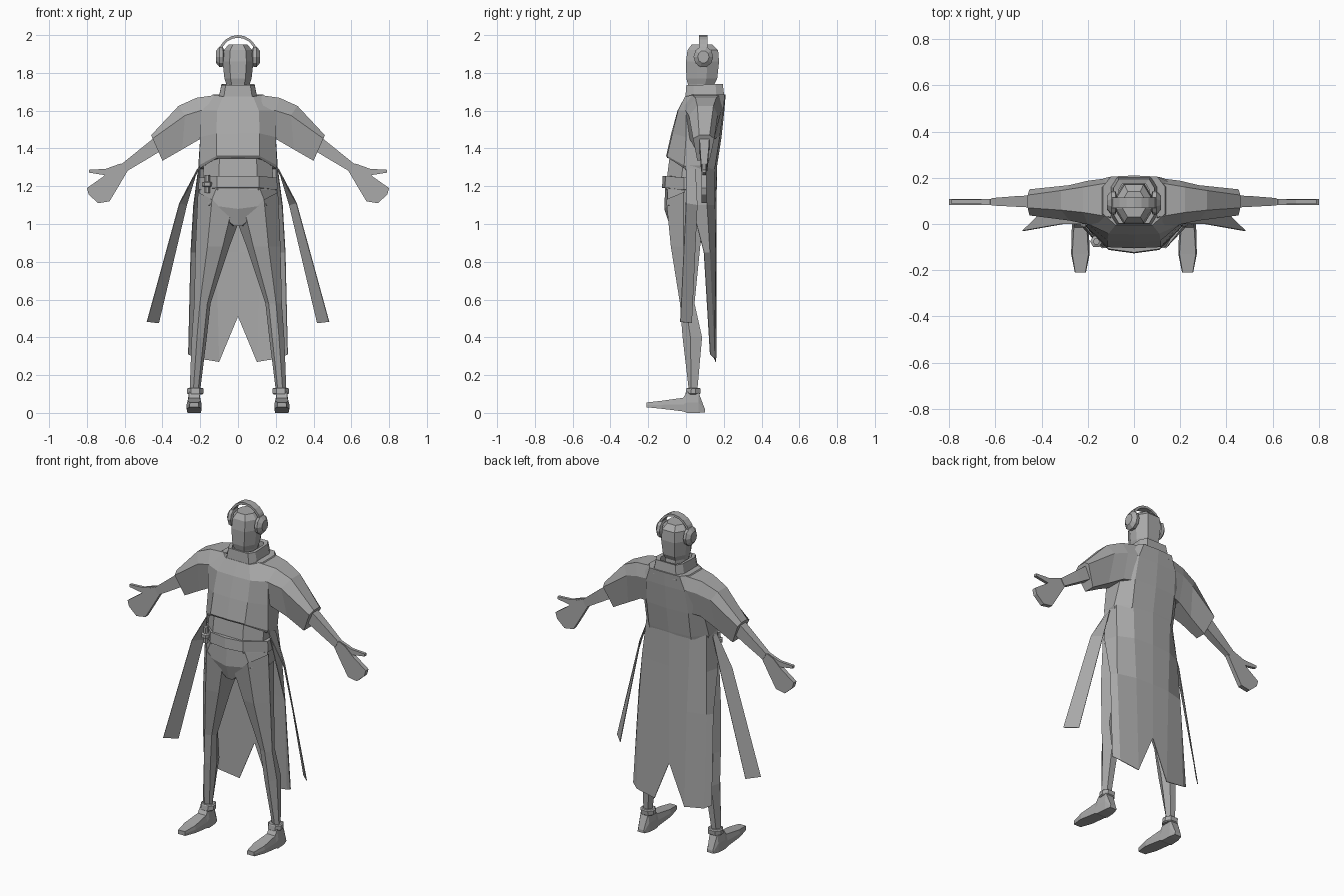
import bpy, bmesh, math
from mathutils import Vector

grey = bpy.data.materials.new("mid_grey")
grey.diffuse_color = (0.4, 0.4, 0.4, 1)


def finish(name, bm, mirror=False):
    if mirror:
        for f in bmesh.ops.duplicate(bm, geom=bm.verts[:] + bm.edges[:] + bm.faces[:])["geom"]:
            if isinstance(f, bmesh.types.BMVert):
                f.co.x *= -1
    bmesh.ops.remove_doubles(bm, verts=bm.verts, dist=0.0005)
    bmesh.ops.recalc_face_normals(bm, faces=bm.faces)
    me = bpy.data.meshes.new(name)
    bm.to_mesh(me)
    bm.free()
    me.materials.append(grey)
    ob = bpy.data.objects.new(name, me)
    bpy.context.collection.objects.link(ob)
    return ob


def loft(name, rings, mirror=False, closed=True, caps=True):
    """Skin a list of equal-length point rings."""
    bm = bmesh.new()
    vs = [[bm.verts.new(p) for p in r] for r in rings]
    n = len(vs[0])
    for a, b in zip(vs, vs[1:]):
        for i in range(n if closed else n - 1):
            j = (i + 1) % n
            bm.faces.new((a[i], a[j], b[j], b[i]))
    if caps:
        bm.faces.new(vs[0])
        bm.faces.new(vs[-1])
    return finish(name, bm, mirror)


def sym(half):
    """Complete a right-half outline that starts and ends on x = 0."""
    return half + [(-x, y, z) for x, y, z in reversed(half[1:-1])]


def oct_ring(z, w, y0, y1, cx=0.0, cut=0.35, dz=0.0):
    """Chamfered rectangle; dz lifts the front."""
    d = (y1 - y0) * cut
    c = w * cut * 1.3
    pts = [(-w + c, y0), (w - c, y0), (w, y0 + d), (w, y1 - d),
           (w - c, y1), (-w + c, y1), (-w, y1 - d), (-w, y0 + d)]
    return [(cx + x, y, z + (dz if y < (y0 + y1) / 2 else 0)) for x, y in pts]


def plate(name, outline, y, t, mirror=True):
    """Flat shape in the x-z plane with thickness along y."""
    return loft(name, [[(x, y - t, z) for x, z in outline],
                       [(x, y + t, z) for x, z in outline]], mirror)


# head with a flat face, and neck
loft("head", [oct_ring(1.64, .055, .03, .16), oct_ring(1.74, .062, .01, .15),
              oct_ring(1.77, .072, .002, .165), oct_ring(1.86, .082, 0, .175),
              oct_ring(1.92, .075, .008, .17), oct_ring(1.95, .05, .03, .14)])

# standing collar
loft("collar", [oct_ring(1.655, .105, -.005, .205, cut=.2),
                oct_ring(1.74, .088, .002, .195, cut=.2, dz=-.005),
                oct_ring(1.735, .068, .015, .175, cut=.2),
                oct_ring(1.69, .07, .02, .175, cut=.2)], caps=False)

# headphones: arched band and round ear cups
band = []
for i in range(11):
    a = math.pi * i / 10
    c, s = math.cos(a), math.sin(a)
    band.append([(r * .108 * c, y, 1.885 + r * .115 * s)
                 for r, y in ((1, .07), (1, .115), (.88, .115), (.88, .07))])
loft("headphone_band", band)
cups = [[(x, .092 + r * math.cos(k * math.pi / 5), 1.885 + r * 1.1 * math.sin(k * math.pi / 5))
         for k in range(10)] for x, r in ((.075, .035), (.08, .05), (.098, .052), (.117, .03))]
loft("ear_cup", cups, True)

# coat torso
loft("coat_torso", [
    sym([(0, -.1, 1.35), (.11, -.095, 1.35), (.2, -.01, 1.295), (.205, .08, 1.29),
         (.14, .15, 1.29), (0, .162, 1.29)]),
    sym([(0, -.105, 1.36), (.115, -.1, 1.36), (.207, -.01, 1.31), (.21, .08, 1.31),
         (.14, .155, 1.31), (0, .165, 1.31)]),
    sym([(0, -.078, 1.48), (.115, -.072, 1.48), (.2, .0, 1.46), (.2, .12, 1.46),
         (.14, .178, 1.46), (0, .188, 1.46)]),
    sym([(0, -.045, 1.6), (.11, -.042, 1.6), (.2, .0, 1.6), (.2, .16, 1.6),
         (.13, .198, 1.6), (0, .203, 1.6)]),
    sym([(0, -.005, 1.675), (.08, -.005, 1.675), (.135, .045, 1.685), (.135, .16, 1.685),
         (.1, .205, 1.685), (0, .21, 1.685)])])


# wide short sleeves
def sleeve_ring(top, mid, low):
    (a, b, c, d), (e, f, g, h), (i, j, k, l) = top, mid, low
    return [(a, c, b), (a, d, b), (e, h, f), (i, l, j), (i, k, j), (e, g, f)]


sleeve = [sleeve_ring((.1, 1.685, .03, .18), (.1, 1.61, -.03, .2), (.12, 1.46, .0, .17)),
          sleeve_ring((.22, 1.668, .05, .16), (.2, 1.6, -.002, .187), (.2, 1.45, .02, .15)),
          sleeve_ring((.315, 1.625, .06, .145), (.28, 1.575, .015, .168), (.295, 1.395, .05, .135)),
          sleeve_ring((.46, 1.47, .07, .125), (.452, 1.452, .037, .15), (.4, 1.335, .06, .125))]
loft("sleeve", sleeve, True)

# slim forearms
loft("forearm", [[(x - t * .6, y0, z - t), (x + t * .6, y0, z + t),
                  (x + t * .6, y1, z + t), (x - t * .6, y1, z - t)]
                 for x, z, t, y0, y1 in ((.4, 1.44, .035, .07, .125), (.5, 1.37, .028, .075, .12),
                                         (.605, 1.297, .02, .08, .112))], True)

# mitten hands with separate thumbs
plate("palm", [(.585, 1.28), (.615, 1.32), (.66, 1.30), (.715, 1.25), (.8, 1.19), (.79, 1.155),
               (.74, 1.11), (.68, 1.12), (.632, 1.2)], .096, .013)
plate("thumb", [(.6, 1.3), (.622, 1.32), (.7, 1.292), (.79, 1.287), (.79, 1.272),
                (.7, 1.258), (.65, 1.265)], .096, .009)

# waist under the coat and hips down to the crotch
loft("waist", [oct_ring(1.18, .195, -.105, .12), oct_ring(1.25, .185, -.1, .12),
               oct_ring(1.37, .18, -.085, .13)])
loft("hips", [
    sym([(0, -.11, 1.2), (.11, -.1, 1.2), (.2, -.01, 1.2), (.19, .08, 1.2), (0, .12, 1.2)]),
    sym([(0, -.115, 1.08), (.15, -.095, 1.1), (.212, 0, 1.1), (.2, .08, 1.1), (0, .12, 1.08)]),
    sym([(0, -.085, .99), (.02, -.08, .99), (.035, 0, .99), (.03, .06, .99), (0, .08, .99)])])


# belt, with a hanging clip
def belt_ring(z, o):
    return sym([(0, -.115 - o, z), (.11, -.1 - o, z), (.198 + o, -.01, z - .01),
                (.198 + o, .08, z - .01), (.1, .13, z), (0, .135, z)])


loft("belt", [belt_ring(1.19, 0), belt_ring(1.192, .012), belt_ring(1.255, .008), belt_ring(1.255, -.005)])


def hex_ring(z, r):
    return [(-.163 + r * math.cos(k * math.pi / 3), -.076 + r * math.sin(k * math.pi / 3), z)
            for k in range(6)]


loft("belt_handle", [hex_ring(z, r) for z, r in
                     ((1.165, .014), (1.195, .014), (1.2, .027), (1.22, .027), (1.225, .015), (1.26, .015))])


# legs
def leg_ring(z, xi, xo, y0, y1, dz=0):
    w, m = xo - xi, (y0 + y1) / 2
    return [(xi, m, z - dz), (xi + w * .2, y0 + .012, z - dz * .7), (xi + w * .65, y0, z), (xo, m - .01, z + dz * .3),
            (xo - w * .2, y1, z), (xi + w * .25, y1, z - dz * .6)]


loft("leg", [leg_ring(1.13, .0, .212, -.105, .1, .13), leg_ring(.88, .045, .225, -.08, .075),
             leg_ring(.58, .145, .232, -.032, .045), leg_ring(.4, .165, .245, -.018, .085),
             leg_ring(.12, .2, .256, .015, .06)], True)
loft("ankle_cuff", [oct_ring(.098, .036, .0, .07, .226), oct_ring(.103, .043, -.002, .076, .226),
                    oct_ring(.128, .043, .002, .078, .226), oct_ring(.133, .036, .006, .072, .226)], True)


# long pointed shoes, lofted from heel to toe
def shoe_ring(y, w, z0, z1, top):
    return [(.232 - w, y, z0), (.232 + w, y, z0), (.232 + w, y, z0 + (z1 - z0) * .5),
            (.232 + top, y, z1), (.232 - top, y, z1), (.232 - w, y, z0 + (z1 - z0) * .5)]


loft("shoe", [shoe_ring(.1, .022, .003, .02, .018), shoe_ring(.066, .032, 0, .11, .025),
              shoe_ring(.005, .036, 0, .11, .027), shoe_ring(-.015, .037, .008, .08, .028),
              shoe_ring(-.13, .04, .022, .064, .035), shoe_ring(-.21, .024, .03, .055, .022)], True)


# long open-fronted coat skirt with a notch in the back hem
def skirt_row(z_mid, z_quarter, z_side, z_edge, xs, ys):
    return [(x, y, z) for x, y, z in zip(xs, ys, (z_mid, z_quarter, z_side, z_edge))]


skirt = loft("coat_skirt", [
    skirt_row(1.31, 1.31, 1.31, 1.31, (0, .13, .2, .207), (.162, .15, .09, -.005)),
    skirt_row(1.1, 1.1, 1.1, 1.1, (0, .125, .215, .235), (.16, .152, .11, .03)),
    skirt_row(.85, .85, .85, .85, (0, .115, .225, .25), (.16, .155, .125, .095)),
    skirt_row(.51, .27, .29, .31, (0, .1, .225, .263), (.16, .158, .15, .128))],
    True, closed=False, caps=False)

# trailing sash strips at both hips
strip = [((.2, .0, 1.3), (.215, .05, 1.29)), ((.272, .06, 1.1), (.31, .0, 1.11)),
         ((.42, .03, .475), (.482, -.03, .482))]
strip[0] = (strip[0][1], strip[0][0])
sash = loft("sash_strip", [list(p) for p in strip], True, closed=False, caps=False)
for ob in (skirt, sash):
    m = ob.modifiers.new("thickness", "SOLIDIFY")
    m.thickness = .004
    m.offset = 0
